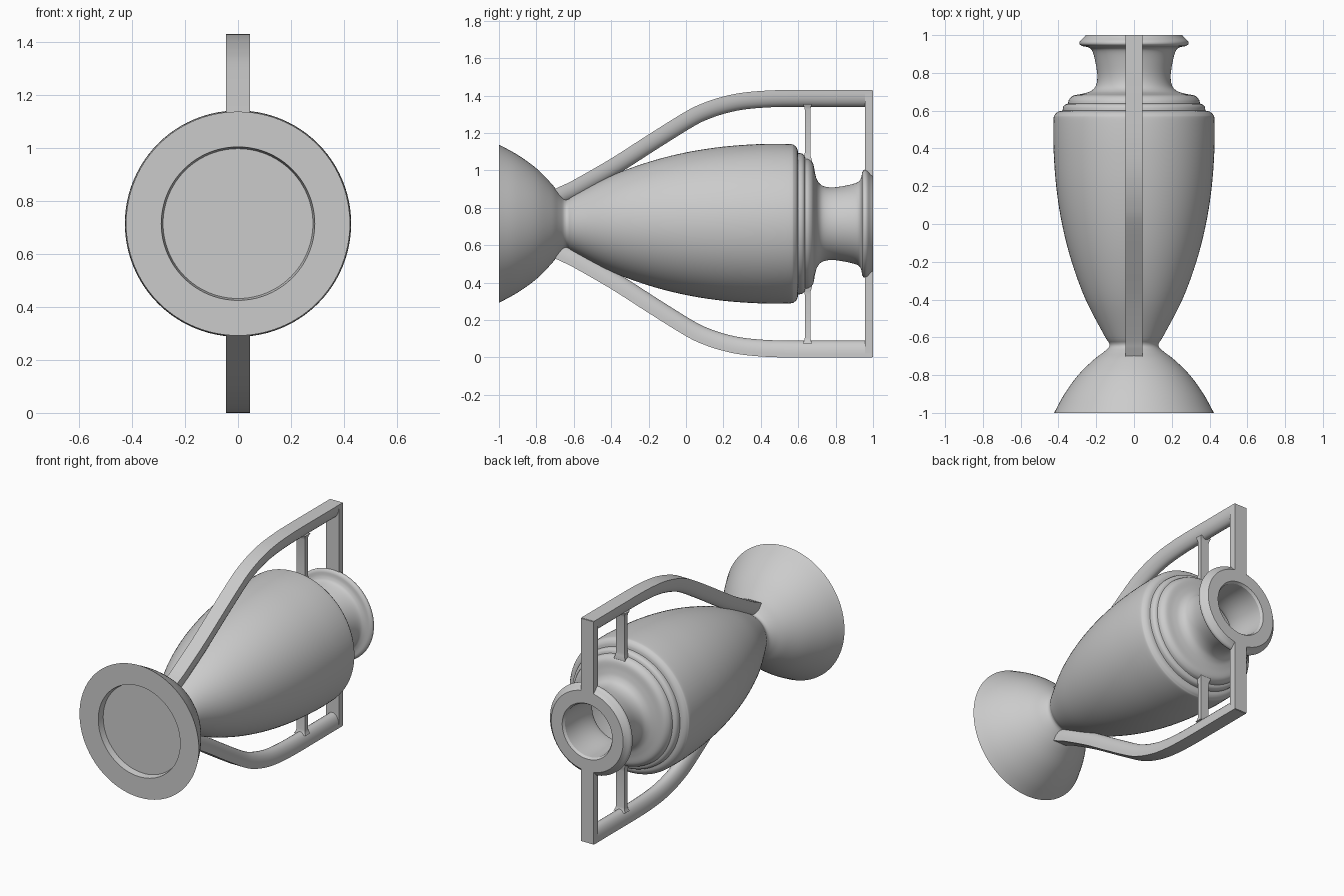
import bpy, bmesh, math
from mathutils import Vector

AXIS_Z = 0.715   # height of the vase's lying axis
TOP = 0.715      # handle distance from the axis

cube = bpy.data.objects.get("Cube")
if cube:
    bpy.data.objects.remove(cube, do_unlink=True)

mat = bpy.data.materials.new("light_grey")
mat.use_nodes = True
mat.diffuse_color = (0.6, 0.6, 0.6, 1)
mat.node_tree.nodes["Principled BSDF"].inputs["Base Color"].default_value = (0.6, 0.6, 0.6, 1)


def smooth_path(pts, n=5):
    """Catmull-Rom curve through 2D points."""
    p = [Vector(q) for q in pts]
    p = [2 * p[0] - p[1]] + p + [2 * p[-1] - p[-2]]
    out = []
    for a, b, c, d in zip(p, p[1:], p[2:], p[3:]):
        for i in range(n):
            t = i / n
            out.append(0.5 * (2 * b + (c - a) * t + (2 * a - 5 * b + 4 * c - d) * t * t
                              + (3 * b - a - 3 * c + d) * t ** 3))
    return out + [p[-2]]


def finish(bm, name):
    bmesh.ops.remove_doubles(bm, verts=bm.verts, dist=1e-5)
    bmesh.ops.recalc_face_normals(bm, faces=bm.faces)
    me = bpy.data.meshes.new(name)
    bm.to_mesh(me)
    bm.free()
    me.materials.append(mat)
    ob = bpy.data.objects.new(name, me)
    ob.location.z = AXIS_Z
    bpy.context.collection.objects.link(ob)
    bpy.ops.object.select_all(action='DESELECT')
    ob.select_set(True)
    bpy.context.view_layer.objects.active = ob
    bpy.ops.object.shade_smooth_by_angle(angle=math.radians(32))
    return ob


def revolve(name, profile, steps=96):
    """Turn (y, radius) points around the y axis."""
    bm = bmesh.new()
    vs = [bm.verts.new((0, y, r)) for y, r in profile]
    es = [bm.edges.new(pair) for pair in zip(vs, vs[1:])]
    bmesh.ops.spin(bm, geom=vs + es, cent=(0, 0, 0), axis=(0, 1, 0),
                   angle=math.tau, steps=steps, use_merge=False)
    return finish(bm, name)


def loft(name, rings):
    """Skin a row of equal rings and cap both ends."""
    bm = bmesh.new()
    rows = [[bm.verts.new(c) for c in ring] for ring in rings]
    for a, b in zip(rows, rows[1:]):
        for i in range(len(a)):
            j = (i + 1) % len(a)
            bm.faces.new((a[i], a[j], b[j], b[i]))
    bm.faces.new(rows[0])
    bm.faces.new(rows[-1])
    return finish(bm, name)


# Foot: domed flare with a shallow recess underneath
dome = smooth_path([(-1, 0.423), (-0.9, 0.368), (-0.8, 0.296), (-0.72, 0.215),
                    (-0.68, 0.163), (-0.655, 0.135), (-0.635, 0.128)])
revolve("foot", [(-0.96, 0), (-0.96, 0.283), (-1, 0.29)] + dome)

# Body, shoulder steps, neck and rim, then back down the hollow inside
belly = smooth_path([(-0.65, 0.13), (-0.63, 0.132), (-0.59, 0.157), (-0.4, 0.256),
                     (-0.2, 0.33), (0, 0.381), (0.2, 0.412), (0.4, 0.426), (0.55, 0.426),
                     (0.58, 0.418), (0.595, 0.4), (0.6, 0.378)])
step = smooth_path([(0.6, 0.378), (0.62, 0.375), (0.632, 0.365), (0.637, 0.35)], 3)
neck = smooth_path([(0.637, 0.35), (0.66, 0.343), (0.68, 0.32), (0.69, 0.27), (0.703, 0.23),
                    (0.73, 0.203), (0.78, 0.194), (0.85, 0.203), (0.915, 0.22),
                    (0.935, 0.242), (0.942, 0.275)])
rim = smooth_path([(0.942, 0.275), (0.952, 0.288), (0.968, 0.286), (0.985, 0.268), (1, 0.255)], 3)
inside = smooth_path([(0.985, 0.167), (0.9, 0.165), (0.75, 0.16), (0.7, 0.18), (0.66, 0.28),
                      (0.57, 0.37), (0.3, 0.375), (0, 0.335), (-0.4, 0.21), (-0.6, 0.09)], 4)
revolve("vase_body", belly + step + neck + rim + [(1, 0.177)] + inside + [(-0.6, 0)])

# Handle section: flat outside, half-round inside (width, depth inward)
HALF = 0.045
section = [(-HALF, 0), (HALF, 0)] + [
    (HALF * math.cos(a), 0.02 + 0.07 * math.sin(a))
    for a in (math.pi * i / 12 for i in range(13))]
outer_edge = smooth_path([(-0.72, 0.176), (-0.66, 0.205), (-0.6, 0.234), (-0.4, 0.349),
                          (-0.2, 0.477), (0, 0.601), (0.1, 0.648), (0.2, 0.68), (0.3, 0.7),
                          (0.42, 0.711), (0.55, TOP), (0.8, TOP), (0.995, TOP)])


def handle_rings(side):
    rings = []
    for i, p in enumerate(outer_edge):
        t = (outer_edge[min(i + 1, len(outer_edge) - 1)] - outer_edge[max(i - 1, 0)]).normalized()
        inward = Vector((t.y, -t.x))
        rings.append([(x, p.x + inward.x * d, side * (p.y + inward.y * d)) for x, d in section])
    return rings


def bar_rings(side, y, wx, wy, stations):
    """Rectangular post; stations are (distance from axis, widening)."""
    return [[(sx * (wx / 2 + f), y + sy * (wy / 2 + f), side * r)
             for sx, sy in ((-1, -1), (1, -1), (1, 1), (-1, 1))] for r, f in stations]


for side, label in ((1, "upper"), (-1, "lower")):
    loft(label + "_handle", handle_rings(side))
    loft(label + "_shoulder_post", bar_rings(side, 0.65, 0.06, 0.03, [
        (0.25, 0.0), (0.34, 0.008), (0.36, 0.002), (0.38, 0), (0.61, 0),
        (0.625, 0.003), (0.64, 0.01)]))
    loft(label + "_rim_post", bar_rings(side, 0.978, 0.09, 0.044, [
        (0.2, 0), (TOP - 0.002, 0)]))
